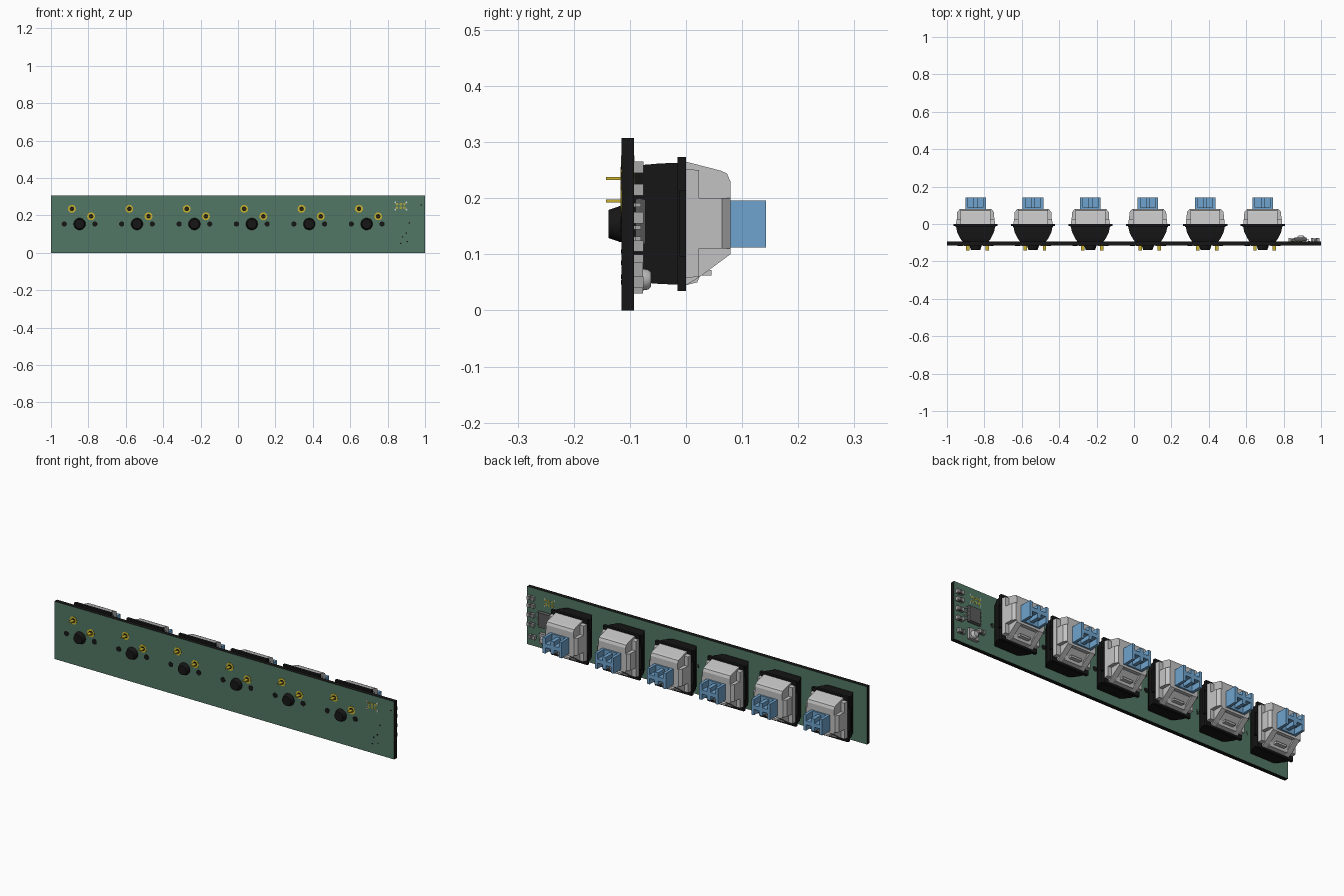
import bpy, bmesh, math

if "Cube" in bpy.data.objects:
    bpy.data.objects.remove(bpy.data.objects["Cube"])

def mat(name, rgb):
    m = bpy.data.materials.new(name)
    m.diffuse_color = (*rgb, 1)
    m.use_nodes = True
    m.node_tree.nodes["Principled BSDF"].inputs["Base Color"].default_value = m.diffuse_color
    return m

GREEN = mat("board green", (0.085, 0.185, 0.13))
BLACK = mat("black plastic", (0.008, 0.008, 0.008))
GREY = mat("housing grey", (0.54, 0.54, 0.54))
BLUE = mat("stem blue", (0.16, 0.37, 0.62))
GOLD = mat("gold", (0.58, 0.45, 0.03))
CHIP = mat("chip dark grey", (0.1, 0.1, 0.1))
METAL = mat("solder metal", (0.38, 0.38, 0.38))
WHITE = mat("print white", (0.8, 0.8, 0.78))

# ---- shape helpers (each adds a solid to a bmesh) ----
def skin(bm, rings):
    """Bridge rings of equal point count and cap both ends."""
    vs = [[bm.verts.new(p) for p in r] for r in rings]
    n = len(vs[0])
    for a, b in zip(vs, vs[1:]):
        for i in range(n):
            j = (i + 1) % n
            bm.faces.new((a[i], a[j], b[j], b[i]))
    bm.faces.new(vs[0])
    bm.faces.new(vs[-1][::-1])

def loft(bm, secs, cx=0):
    """Rectangular sections (y, half x, z0, z1)."""
    skin(bm, [[(cx - w, y, a), (cx + w, y, a), (cx + w, y, b), (cx - w, y, b)]
              for y, w, a, b in secs])

def box(bm, x0, x1, y0, y1, z0, z1):
    loft(bm, [(y0, (x1 - x0) / 2, z0, z1), (y1, (x1 - x0) / 2, z0, z1)], (x0 + x1) / 2)

def prism(bm, x0, x1, prof):
    """(y, z) profile pushed along x."""
    skin(bm, [[(x, y, z) for y, z in prof] for x in (x0, x1)])

def rod(bm, x, z, secs, n=20):
    """Round solid along y with sections (y, radius)."""
    skin(bm, [[(x + r * math.cos(t * math.tau / n), y, z + r * math.sin(t * math.tau / n))
               for t in range(n)] for y, r in secs])

def ring(bm, x, z, r0, r1, y0, y1, n=20):
    """Flat washer along y."""
    loops = [[bm.verts.new((x + r * math.cos(t * math.tau / n), y,
                            z + r * math.sin(t * math.tau / n))) for t in range(n)]
             for r, y in ((r0, y0), (r1, y0), (r1, y1), (r0, y1))]
    for k in range(4):
        a, b = loops[k], loops[(k + 1) % 4]
        for i in range(n):
            j = (i + 1) % n
            bm.faces.new((a[i], a[j], b[j], b[i]))

def part(name, material, build, smooth=False):
    bm = bmesh.new()
    build(bm)
    bmesh.ops.recalc_face_normals(bm, faces=bm.faces)
    me = bpy.data.meshes.new(name)
    bm.to_mesh(me)
    bm.free()
    me.materials.append(material)
    ob = bpy.data.objects.new(name, me)
    bpy.context.collection.objects.link(ob)
    if smooth:
        bpy.context.view_layer.objects.active = ob
        ob.select_set(True)
        bpy.ops.object.shade_smooth_by_angle(angle=math.radians(35))
        ob.select_set(False)
    return ob

FRONT, BACK, ZC = -0.115, -0.093, 0.154

# ---- circuit board: green faces, black edges ----
board = part("circuit_board", GREEN, lambda bm: box(bm, -1, 1, FRONT, BACK, 0, 0.307))
board.data.materials.append(BLACK)
for f in board.data.polygons:
    f.material_index = 0 if abs(f.normal.y) > 0.5 else 1

# ---- key switch parts, modelled at x = 0 ----
def base(bm):
    loft(bm, [(BACK, 0.07, 0.052, 0.256), (-0.08, 0.08, 0.05, 0.259),
              (-0.045, 0.098, 0.047, 0.262), (-0.012, 0.105, 0.046, 0.263)])
    loft(bm, [(-0.015, 0.107, 0.035, 0.273), (0.0, 0.107, 0.035, 0.273)])
    for s in (-1, 1):   # side clips of the rim
        box(bm, s * 0.112 - 0.006, s * 0.112 + 0.006, -0.012, 0.0, 0.095, 0.215)

def pegs(bm):
    rod(bm, 0, ZC, [(BACK, 0.032), (-0.118, 0.032), (-0.138, 0.025)])
    for s in (-1, 1):
        rod(bm, s * 0.082, ZC, [(BACK, 0.014), (-0.1165, 0.014)], 14)

def cover(bm):
    loft(bm, [(0, 0.104, 0.058, 0.252), (0.023, 0.102, 0.06, 0.25)])
    # main hood, with a sloping recess between two cheeks
    prism(bm, -0.08, 0.08, [(0, 0.1), (0, 0.265), (0.062, 0.249), (0.073, 0.244),
                            (0.079, 0.23), (0.079, 0.1)])
    for s in (-1, 1):
        a, b = sorted((s * 0.052, s * 0.08))
        prism(bm, a, b, [(0, 0.045), (0, 0.1), (0.079, 0.1), (0.022, 0.058)])
        # side shoulder
        w = [(s * 0.075, 0), (s * 0.102, 0), (s * 0.098, 0.064), (s * 0.085, 0.079), (s * 0.075, 0.079)]
        skin(bm, [[(x, y, z) for x, y in w] for z in (0.11, 0.2)])
    prism(bm, -0.052, 0.052, [(0, 0.045), (0, 0.1), (0.06, 0.1), (0.028, 0.07), (0.02, 0.05)])
    box(bm, -0.03, 0.03, 0.02, 0.045, 0.062, 0.072)   # ledge in the recess

def stem(bm):
    box(bm, -0.055, 0.055, 0.07, 0.088, 0.112, 0.196)
    for s in (-1, 1):
        a, b = sorted((s * 0.04, s * 0.055))
        box(bm, a, b, 0.08, 0.143, 0.112, 0.196)
    box(bm, -0.041, 0.041, 0.08, 0.143, ZC - 0.0105, ZC + 0.0105)
    box(bm, -0.01, 0.01, 0.08, 0.143, ZC - 0.033, ZC + 0.033)

PINS = [(-0.041, 0.235), (0.0615, 0.195)]

def pins(bm):
    for x, z in PINS:
        box(bm, x - 0.009, x + 0.009, -0.143, BACK, z - 0.003, z + 0.003)
        ring(bm, x, z, 0.012, 0.021, -0.1165, -0.114)

def holes(bm):
    for x, z in PINS:
        rod(bm, x, z, [(-0.1155, 0.0125), (-0.114, 0.0125)])

switch = [part("switch_base", BLACK, base), part("switch_pegs", BLACK, pegs, True),
          part("switch_cover", GREY, cover), part("switch_stem", BLUE, stem),
          part("switch_pins", GOLD, pins), part("pin_holes", BLACK, holes)]
for i in range(6):
    for ob in switch:
        o = ob if i == 5 else ob.copy()   # the last switch uses the originals
        o.location.x = -0.847 + 0.307 * i
        if i < 5:
            bpy.context.collection.objects.link(o)

# ---- controller chip with eight legs ----
CX, CZ = 0.89, 0.158
part("chip_body", CHIP, lambda bm: loft(bm, [(-0.09, 0.033, 0.118, 0.198), (-0.083, 0.035, 0.116, 0.2),
                                             (-0.072, 0.032, 0.119, 0.197)], CX))
def legs(bm):
    for s in (-1, 1):
        for k in range(4):
            z = CZ + (k - 1.5) * 0.02
            for a, b, y0, y1 in ((0.033, 0.043, -0.083, -0.08), (0.04, 0.043, BACK, -0.08),
                                 (0.04, 0.05, BACK, -0.09)):
                p, q = sorted((CX + s * a, CX + s * b))
                box(bm, p, q, y0, y1, z - 0.0035, z + 0.0035)
part("chip_legs", METAL, legs)

# ---- small surface parts: dark middle, metal ends ----
SMALL = [(0.972, 0.255), (0.972, 0.215), (0.972, 0.165), (0.972, 0.115), (0.965, 0.05), (0.845, 0.09)]
part("small_part_bodies", CHIP, lambda bm: [box(bm, x - 0.01, x + 0.01, BACK, -0.077, z - 0.009, z + 0.009)
                                            for x, z in SMALL])
part("small_part_ends", METAL, lambda bm: [box(bm, x + s * 0.014 - 0.005, x + s * 0.014 + 0.005, BACK, -0.076,
                                               z - 0.01, z + 0.01) for x, z in SMALL for s in (-1, 1)])
# ---- indicator near the lower corner ----
part("indicator_base", METAL, lambda bm: box(bm, 0.865, 0.92, BACK, -0.077, 0.03, 0.085))
part("indicator_dome", GREY, lambda bm: rod(bm, 0.8925, 0.055, [(-0.08, 0.02), (-0.068, 0.018), (-0.062, 0.013)]), True)

# ---- programming pads, front and back, with printed corners ----
PADS = [(0.85 + 0.02 * i, 0.24 + 0.02 * j) for i in range(3) for j in range(2)]
part("header_pads", GOLD, lambda bm: [ring(bm, x, z, 0.003, 0.007, FRONT - 0.001, BACK + 0.001, 10) for x, z in PADS])
def corners(bm):
    for sx in (-1, 1):
        for sz in (-1, 1):
            x, z = 0.87 + sx * 0.03, 0.25 + sz * 0.02
            box(bm, x - 0.006, x + 0.006, FRONT - 0.001, FRONT + 0.001, z - 0.0015, z + 0.0015)
            box(bm, x - 0.0015, x + 0.0015, FRONT - 0.001, BACK + 0.001, z - 0.006, z + 0.006)
part("printed_corners", WHITE, corners)
VIAS = [(0.98, 0.255), (0.915, 0.16), (0.9, 0.105), (0.87, 0.05), (0.905, 0.06), (0.88, 0.085)]
part("board_vias", BLACK, lambda bm: [rod(bm, x, z, [(FRONT - 0.001, 0.004), (FRONT + 0.002, 0.004)], 10)
                                      for x, z in VIAS])
